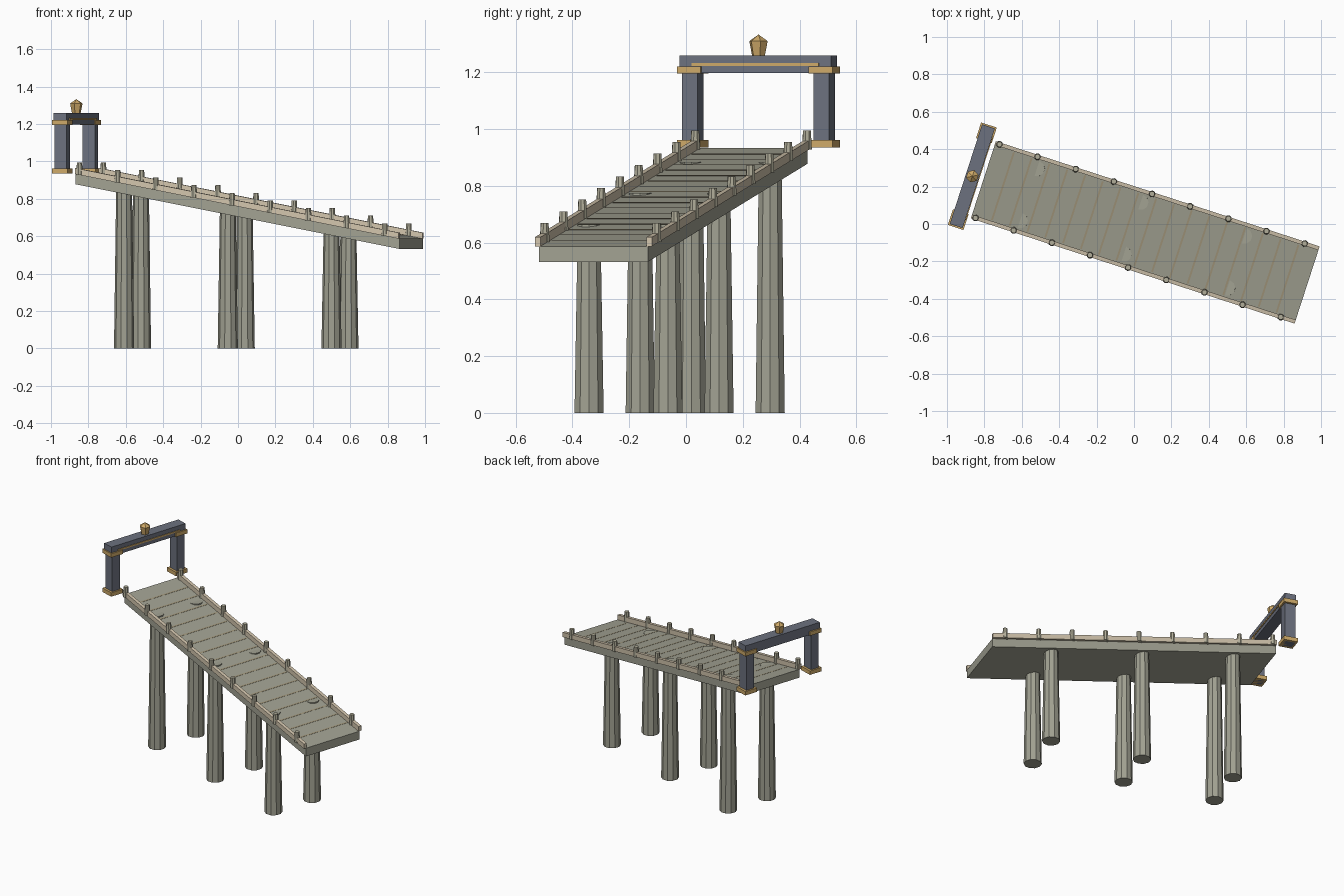
import bpy, bmesh, math
from mathutils import Matrix, Vector

if "Cube" in bpy.data.objects:
    bpy.data.objects.remove(bpy.data.objects["Cube"])

# Local frame: u runs along the walkway (downhill), v across it
PLACE = Matrix.Translation((0.06, -0.045, 0)) @ Matrix.Rotation(math.radians(-18), 4, 'Z')


def deck_z(u):
    return 0.76 - 0.19 * u


def material(name, r, g, b):
    m = bpy.data.materials.new(name)
    m.diffuse_color = (r, g, b, 1)
    m.use_nodes = True
    m.node_tree.nodes["Principled BSDF"].inputs["Base Color"].default_value = m.diffuse_color
    return m


STONE = material("stone", 0.36, 0.36, 0.29)
PALE = material("pale_stone", 0.65, 0.56, 0.42)
POST = material("post_stone", 0.44, 0.42, 0.32)
SEAM = material("seam", 0.36, 0.31, 0.20)
SLATE = material("slate", 0.15, 0.165, 0.21)
GOLD = material("gold", 0.62, 0.40, 0.14)


def finish(name, bm, mat):
    bmesh.ops.recalc_face_normals(bm, faces=bm.faces)
    bm.transform(PLACE)
    me = bpy.data.meshes.new(name)
    bm.to_mesh(me)
    bm.free()
    me.materials.append(mat)
    ob = bpy.data.objects.new(name, me)
    bpy.context.collection.objects.link(ob)
    return ob


def box(name, u, v, z, mat, sloped=False):
    """Box from (min, max) ranges; sloped boxes follow the deck surface."""
    bm = bmesh.new()
    bmesh.ops.create_cube(bm, size=1)
    for p in bm.verts:
        p.co = Vector([r[0] if c < 0 else r[1] for c, r in zip(p.co, (u, v, z))])
        if sloped:
            p.co.z += deck_z(p.co.x)
    return finish(name, bm, mat)


def lathe(name, u, v, rings, sides, mat):
    """Stack of (radius, z) rings with flat sides."""
    bm = bmesh.new()
    for (r0, z0), (r1, z1) in zip(rings, rings[1:]):
        m = Matrix.Translation((u, v, (z0 + z1) / 2))
        bmesh.ops.create_cone(bm, segments=sides, radius1=r0, radius2=r1,
                              depth=z1 - z0, cap_ends=len(rings) == 2, matrix=m)
    bmesh.ops.remove_doubles(bm, verts=bm.verts, dist=1e-5)
    return finish(name, bm, mat)


# Sloping deck slab
box("deck_slab", (-0.91, 0.91), (-0.202, 0.202), (-0.055, 0), STONE, True)

# Seams between the planks
for i in range(17):
    u = -0.80 + i * 0.1
    box(f"plank_seam_{i + 1}", (u - 0.005, u + 0.005), (-0.19, 0.19), (-0.004, 0.001), SEAM, True)

for side, s in (("left", 1), ("right", -1)):
    # Curb along the edge
    box(f"{side}_curb", (-0.91, 0.91), sorted((s * 0.196, s * 0.217)), (0, 0.032), PALE, True)
    # Railing posts
    for i in range(9):
        u = -0.887 + i * 0.2145
        z = deck_z(u)
        lathe(f"{side}_post_{i + 1}", u, s * 0.207, [(0.0185, z), (0.0145, z + 0.067)], 8, POST)
    # Support columns, their level tops just piercing the deck
    for i in range(3):
        u = -0.656 + i * 0.583
        lathe(f"{side}_column_{i + 1}", u, s * 0.146, [(0.054, 0), (0.042, deck_z(u))], 10, STONE)
    # Gate pillar with base and cap
    gu, gv = -0.972, s * 0.244
    box(f"{side}_gate_pillar", (gu - 0.034, gu + 0.034), (gv - 0.029, gv + 0.029), (0.935, 1.2), SLATE)
    for part, z in (("base", 0.935), ("cap", 1.195)):
        box(f"{side}_gate_{part}", (gu - 0.044, gu + 0.044), (gv - 0.044, gv + 0.044),
            (z, z + 0.026), GOLD)

# Gate lintel with gilded strip and finial
box("gate_lintel", (-1.008, -0.936), (-0.28, 0.28), (1.197, 1.26), SLATE)
box("lintel_strip", (-0.938, -0.932), (-0.235, 0.235), (1.222, 1.232), GOLD)
lathe("gate_finial", -0.972, 0, [(0.0, 1.259), (0.024, 1.26), (0.034, 1.31), (0.0, 1.333)], 6, GOLD)
